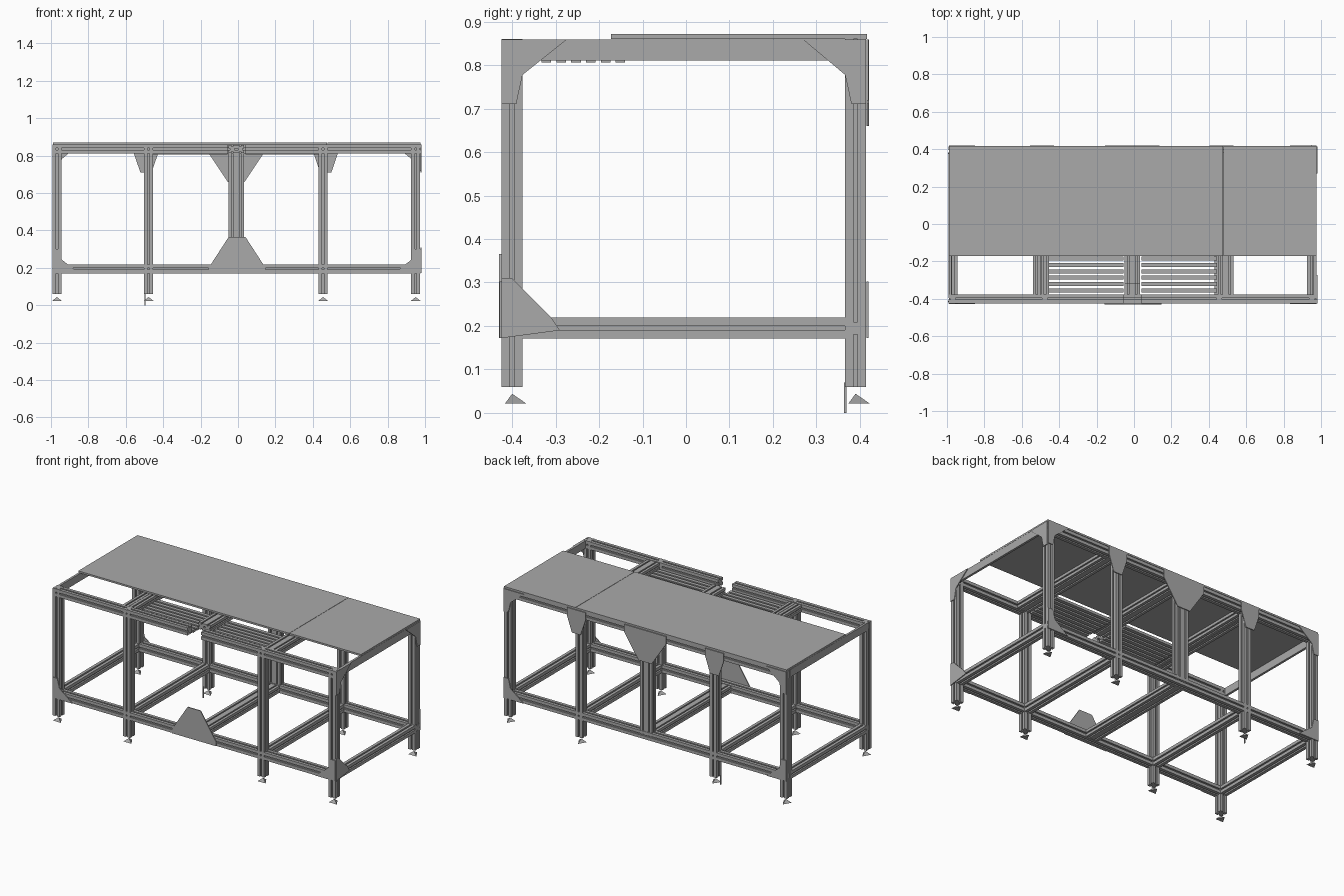
import bpy, bmesh
from mathutils import Vector

cube = bpy.data.objects.get("Cube")
if cube:
    bpy.data.objects.remove(cube, do_unlink=True)


def material(name, value):
    m = bpy.data.materials.new(name)
    m.use_nodes = True
    col = (value, value, value, 1)
    m.diffuse_color = col
    m.node_tree.nodes["Principled BSDF"].inputs["Base Color"].default_value = col
    return m


GREY = material("aluminium grey", 0.4)


def prism(name, axis, pts, start, end):
    """Extrude a 2D outline along an axis; the outline uses the other two axes in order."""
    k = "xyz".index(axis)

    def place(p, t):
        c = list(p)
        c.insert(k, t)
        return Vector(c)

    bm = bmesh.new()
    low = [bm.verts.new(place(p, start)) for p in pts]
    high = [bm.verts.new(place(p, end)) for p in pts]
    n = len(pts)
    bm.faces.new(low)
    bm.faces.new(high)
    for i in range(n):
        j = (i + 1) % n
        bm.faces.new((low[i], low[j], high[j], high[i]))
    bmesh.ops.recalc_face_normals(bm, faces=bm.faces)
    mesh = bpy.data.meshes.new(name)
    bm.to_mesh(mesh)
    bm.free()
    mesh.materials.append(GREY)
    ob = bpy.data.objects.new(name, mesh)
    bpy.context.collection.objects.link(ob)
    return ob


def rect(a0, a1, b0, b1):
    return [(a0, b0), (a1, b0), (a1, b1), (a0, b1)]


def rail(name, axis, u, v, start, end, h=0.024):
    """Square profile with a slot along each side."""
    s, d = h * 0.2, h * 0.6
    quarter = [(h, -h), (h, -s), (d, -s), (d, s), (h, s)]
    pts = []
    for _ in range(4):
        pts += [(u + a, v + b) for a, b in quarter]
        quarter = [(-b, a) for a, b in quarter]
    return prism(name, axis, pts, start, end)


LEFT, RIGHT = -0.99, 0.975
FRONT, BACK = -0.40, 0.39
TOP, LOW = 0.835, 0.195
POSTS = (-0.968, -0.478, 0.455, 0.95)
CENTRE = (-0.03, 0.012)

# Posts and feet
for x in POSTS:
    for y in (FRONT, BACK):
        rail("post", "z", x, y, 0.06, 0.86)
        bpy.ops.mesh.primitive_cone_add(vertices=3, radius1=0.032, radius2=0, depth=0.022,
                                        location=(x, y, 0.033))
        foot = bpy.context.object
        foot.name = "foot"
        foot.data.materials.append(GREY)
for x in CENTRE:
    rail("back_centre_post", "z", x, BACK, LOW, 0.86, 0.021)
prism("foot_pin", "z", rect(-0.50, -0.494, 0.363, 0.369), 0, 0.07)

# Long rails
rail("front_low_rail", "x", FRONT, LOW, LEFT, RIGHT)
rail("back_low_rail", "x", BACK, LOW, LEFT, RIGHT)
rail("back_top_rail", "x", BACK, TOP, LEFT, RIGHT)
rail("front_top_rail_right", "x", FRONT, TOP, LEFT, -0.055)
rail("front_top_rail_left", "x", FRONT, TOP, 0.04, RIGHT)

# Cross rails
for x in POSTS:
    rail("low_cross_rail", "y", x, LOW, FRONT + 0.024, BACK - 0.024)
for x in CENTRE:
    rail("low_centre_rail", "y", x, LOW, FRONT + 0.024, BACK - 0.024, 0.021)
    rail("top_centre_rail", "y", x, TOP, -0.32, BACK - 0.024, 0.021)
for x in (-0.52, -0.476, 0.47, 0.512):
    rail("top_cross_rail", "y", x, TOP, FRONT + 0.024, BACK - 0.024, 0.021)
for x0, x1 in ((LEFT, LEFT + 0.014), (RIGHT - 0.014, RIGHT)):
    prism("end_top_rail", "y", rect(x0, x1, 0.811, 0.859), FRONT, BACK)

# Slatted trays behind the front rail
for x0, x1 in ((-0.455, -0.055), (0.04, 0.445)):
    for i in range(7):
        y = -0.355 + i * 0.034
        prism("tray_slat", "x", rect(y - 0.011, y + 0.011, 0.806, 0.822), x0, x1)

# Table top in two boards with a fine seam
prism("main_top", "z", rect(LEFT, 0.476, -0.172, 0.416), 0.86, 0.871)
prism("side_top", "z", rect(0.478, RIGHT, -0.172, 0.416), 0.86, 0.871)

# Trapezoid plates on the long faces
def fan(name, x, wide, narrow, z_wide, z_edge, z_narrow, y):
    pts = [(x - wide, z_wide), (x + wide, z_wide), (x + wide, z_edge), (x + narrow, z_narrow),
           (x - narrow, z_narrow), (x - wide, z_edge)]
    prism(name, "y", pts, y, y + 0.006)


fan("front_centre_plate", -0.005, 0.152, 0.045, 0.172, 0.2, 0.365, -0.43)
fan("back_centre_plate", -0.01, 0.145, 0.045, 0.859, 0.81, 0.66, 0.415)
for x in POSTS[1:3]:
    side = 0.014 if x > 0 else -0.014
    fan("back_post_plate", x + side, 0.064, 0.03, 0.859, 0.81, 0.71, 0.415)


# Corner plates: outline runs from the outer corner along both arms
def corner(name, axis, a, z, da, dz, at, arm_a, arm_z):
    w = 0.048
    pts = [(a, z), (a + da * arm_a, z), (a + da * w, z + dz * arm_z * 0.55),
           (a + da * w * 0.7, z + dz * arm_z), (a, z + dz * arm_z)]
    prism(name, axis, pts, at, at + 0.005)


corner("side_top_plate_front", "x", -0.424, 0.859, 1, -1, RIGHT, 0.15, 0.148)
corner("side_top_plate_back", "x", 0.414, 0.859, -1, -1, RIGHT, 0.145, 0.148)
prism("side_low_plate", "x", [(-0.424, 0.172), (-0.29, 0.19), (-0.31, 0.22), (-0.4, 0.31),
                              (-0.424, 0.31)], RIGHT, RIGHT + 0.005)
for x, d in ((LEFT, 1), (RIGHT, -1)):
    corner("front_low_plate", "y", x, 0.172, d, 1, -0.429, 0.14, 0.13)
    corner("back_low_plate", "y", x, 0.172, d, 1, 0.415, 0.14, 0.13)
    corner("back_top_plate", "y", x, 0.859, d, -1, 0.415, 0.14, 0.14)
